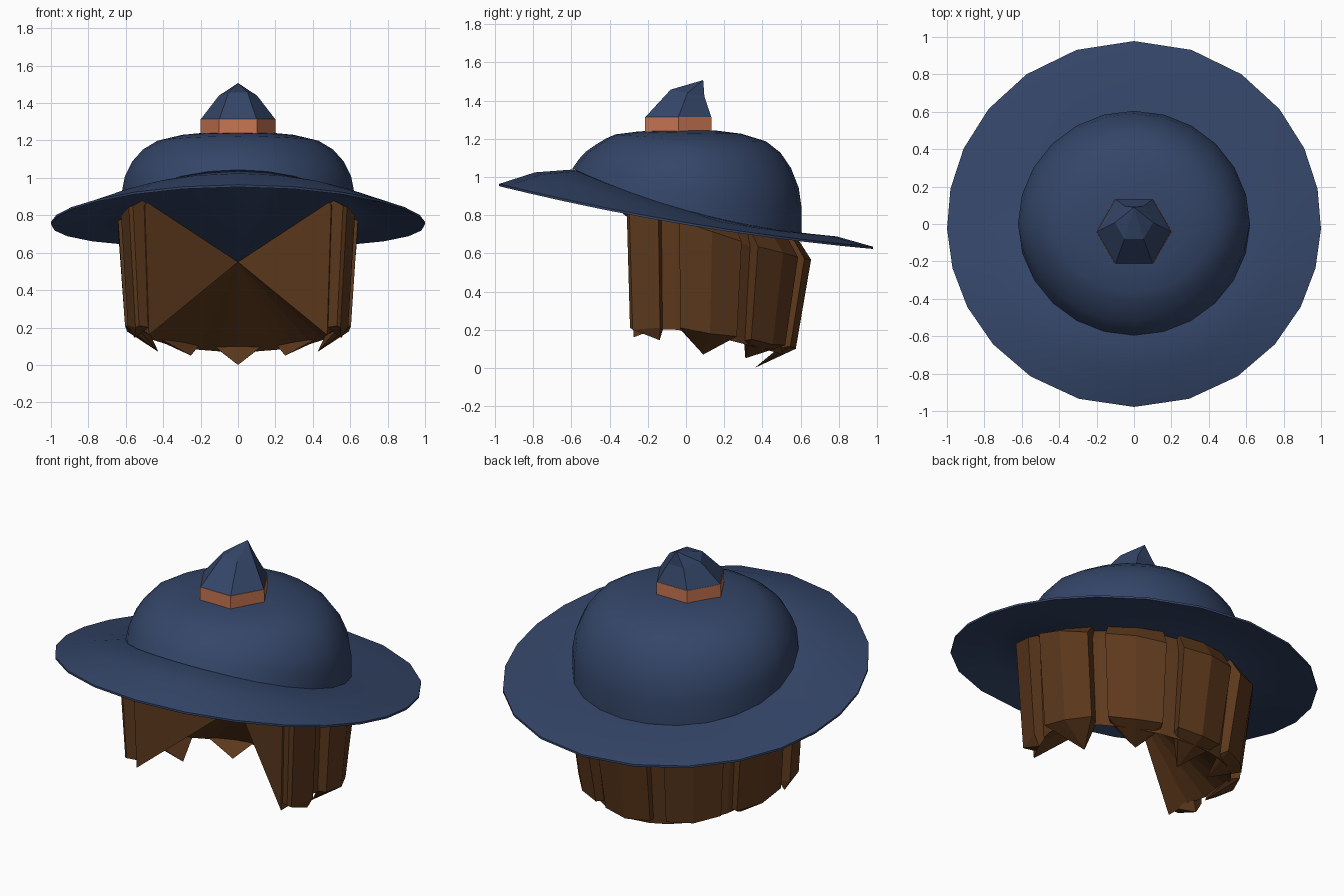
import bpy, math
from math import sin, cos, radians

if "Cube" in bpy.data.objects:
    bpy.data.objects.remove(bpy.data.objects["Cube"])

def material(name, rgb):
    m = bpy.data.materials.new(name)
    m.diffuse_color = (*rgb, 1)
    m.use_nodes = True
    m.node_tree.nodes["Principled BSDF"].inputs["Base Color"].default_value = m.diffuse_color
    return m

NAVY = material("navy felt", (0.034, 0.06, 0.138))
BROWN = material("brown hair", (0.11, 0.041, 0.012))
ORANGE = material("orange band", (0.58, 0.18, 0.085))

def build(name, verts, faces, mat, smooth=None):
    me = bpy.data.meshes.new(name)
    me.from_pydata(verts, [], faces)
    me.materials.append(mat)
    ob = bpy.data.objects.new(name, me)
    bpy.context.collection.objects.link(ob)
    bpy.ops.object.select_all(action='DESELECT')
    bpy.context.view_layer.objects.active = ob
    ob.select_set(True)
    # consistent outward normals
    bpy.ops.object.mode_set(mode='EDIT')
    bpy.ops.mesh.select_all(action='SELECT')
    bpy.ops.mesh.normals_make_consistent(inside=False)
    bpy.ops.object.mode_set(mode='OBJECT')
    if smooth:
        bpy.ops.object.shade_smooth_by_angle(angle=radians(smooth))
    return ob

def loft(rings, n, bottom=None, top=None):
    """Skin rings of n points, closing each end with a point or an n-gon."""
    verts = [p for r in rings for p in r]
    faces = [(k*n+i, k*n+(i+1) % n, (k+1)*n+(i+1) % n, (k+1)*n+i)
             for k in range(len(rings)-1) for i in range(n)]
    for start, tip in ((0, bottom), ((len(rings)-1)*n, top)):
        loop = [start+i for i in range(n)]
        if tip:
            verts.append(tip)
            faces += [(loop[i], loop[(i+1) % n], len(verts)-1) for i in range(n)]
        else:
            faces.append(loop)
    return verts, faces

N = 24
APEX = (0, 0, 0.55)
TURN = [2*math.pi*i/N for i in range(N)]

def saddle(y, a, b, c):
    return a + b*y + c*y*y

INNER, MIDDLE, RIM = (0.825, -0.28, 0.14), (0.80, -0.2125, 0.09), (0.755, -0.168, 0.04)

def brim_ring(rx, ry, curve, dz=0, bunch=0.0):
    """Ring of points measured from the back, bunched towards the sides."""
    ring = []
    for t in TURN:
        a = t + bunch*radians(5*sin(2*t) + 1.5*sin(t))
        y = ry*cos(a)
        ring.append((rx*sin(a), y, saddle(y, *curve) + dz))
    return ring

# Brim: curved underside meeting a hollow cone, thin edge, curved upper side
rings = [brim_ring(0.62, 0.6, INNER, -0.025), brim_ring(0.81, 0.79, MIDDLE, -0.022, 0.5),
         brim_ring(1, 0.978, RIM, -0.006, 1), brim_ring(1, 0.978, RIM, 0.006, 1),
         brim_ring(0.81, 0.79, MIDDLE, 0, 0.5), brim_ring(0.61, 0.59, INNER)]
v, f = loft(rings, N, bottom=APEX, top=(0, 0, 0.83))
build("brim", v, f, NAVY, 40)

# Crown: dome, steeper at the back than at the front
# (height fraction, back radius, front radius)
DOME = [(0, 0.605, 0.595), (0.25, 0.605, 0.56), (0.44, 0.59, 0.525), (0.63, 0.55, 0.47),
        (0.78, 0.495, 0.42), (0.89, 0.42, 0.37), (0.965, 0.29, 0.25), (0.995, 0.16, 0.15)]
rings = []
for h, rb, rf in DOME:
    ring = []
    for a in TURN:
        r = rb + (rf-rb)*max(0, -cos(a))
        base = saddle(0.6*cos(a), *INNER)
        ring.append((1.025*r*sin(a), r*cos(a), base + (1.245-base)*h))
    rings.append(ring)
v, f = loft(rings, N, bottom=(0, 0, 0.83), top=(0, 0, 1.245))
build("crown", v, f, NAVY, 60)

def hexagon(r, cy, z, slope=0):
    return [(r*cos(radians(60*i)), cy + r*sin(radians(60*i)),
             z - slope*sin(radians(60*i))) for i in range(6)]

# Hexagonal band and bent point on top of the crown
v, f = loft([hexagon(0.202, -0.04, 1.22), hexagon(0.201, -0.04, 1.315)], 6)
build("band", v, f, ORANGE)
v, f = loft([hexagon(0.199, -0.04, 1.314), hexagon(0.102, 0.008, 1.44, 0.02)], 6,
            top=(0, 0.09, 1.507))
build("point", v, f, NAVY)

verts, faces = [APEX], []

def column(deg, r_top, r_mid, r_low, low):
    """Three points down the hair at one angle."""
    a = radians(deg)
    s, back = sin(a), max(0, sin(a))
    top = saddle(0.58*s, *INNER) - 0.033
    i = len(verts)
    for r, z in ((r_top, top), (r_mid, top-0.03-0.08*back), (r_low-0.04*back, low)):
        verts.append((r*cos(a), r*s, z))
    return [i, i+1, i+2]

def panels(cols):
    for p, q in zip(cols, cols[1:]):
        faces.extend((p[k], q[k], q[k+1], p[k+1]) for k in (0, 1))

def level(deg, slope):
    return 0.2 - slope*max(0, sin(radians(deg)))

# Hair shell: open at the front, hollowed to the centre from below
shell = [column(d, 0.55, 0.575, 0.55, 0.16 if d in (-30, 210) else level(d, 0.13))
         for d in range(-30, 211, 12)]
panels(shell)
faces += [(p[2], q[2], 0) for p, q in zip(shell, shell[1:])]
for c in (shell[0], shell[-1]):
    faces += [(c[0], c[1], 0), (c[1], c[2], 0)]
build("hair_shell", verts, faces, BROWN)

# Hair locks: ridged strands around the shell, each with an inward-curling tip
verts, faces = [], []

def lock(angles, tip_deg, tip_r, tip_z):
    first, last = angles[0], angles[-1]
    cols = [column(first, 0.53, 0.56, 0.54, level(first, 0.1))]
    for d in angles:
        is_ridge = 0 < angles.index(d) < len(angles)-1
        if is_ridge:
            cols.append(column(d, 0.585, 0.655, 0.615, level(d, 0.1)))
        else:
            cols.append(column(d, 0.58, 0.642, 0.605, level(d, 0.1) + 0.01))
    cols.append(column(last, 0.53, 0.56, 0.54, level(last, 0.1)))
    panels(cols)
    a = radians(tip_deg)
    tip = len(verts)
    verts.append((tip_r*cos(a), tip_r*sin(a), tip_z))
    for p, q in zip(cols, cols[1:] + cols[:1]):
        faces.append((p[2], q[2], tip))

lock([-29, -27, -13], -14, 0.57, 0.145)
for k in range(-2, 3):
    mid = 90 + 39*k
    radius, height = ((0.36, 0.0), (0.40, 0.05), (0.435, 0.07))[abs(k)]
    lock([mid-15, mid, mid+15], mid, radius, height)
lock([193, 207, 209], 194, 0.57, 0.145)
build("hair_locks", verts, faces, BROWN)
